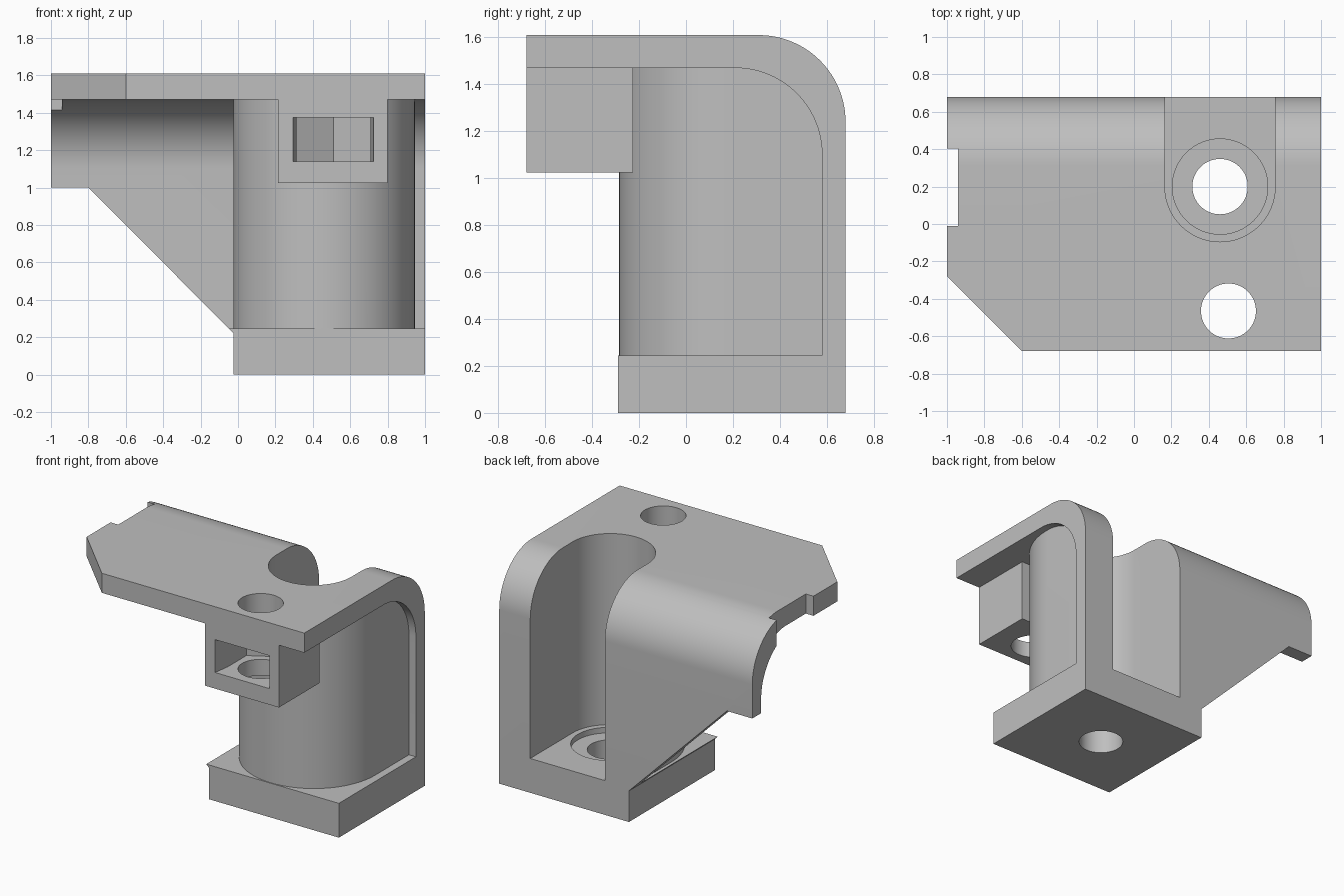
import bpy, bmesh
from math import sin, cos, pi
from mathutils import Vector

if "Cube" in bpy.data.objects:
    bpy.data.objects.remove(bpy.data.objects["Cube"], do_unlink=True)

grey = bpy.data.materials.new("plain grey")
grey.use_nodes = True
colour = (0.52, 0.52, 0.52, 1)
grey.diffuse_color = colour
for node in grey.node_tree.nodes:
    if node.type == 'BSDF_PRINCIPLED':
        node.inputs["Base Color"].default_value = colour


def arc(cx, cy, r, a0, a1, n):
    return [(cx + r * cos(a0 + (a1 - a0) * i / n), cy + r * sin(a0 + (a1 - a0) * i / n))
            for i in range(n + 1)]


def prism(name, points, axis, lo, hi):
    """Extrude a flat outline along one axis."""
    place = {'x': lambda u, v, w: (w, u, v),
             'y': lambda u, v, w: (u, w, v),
             'z': lambda u, v, w: (u, v, w)}[axis]
    bm = bmesh.new()
    face = bm.faces.new([bm.verts.new(place(u, v, lo)) for u, v in points])
    side = bmesh.ops.extrude_face_region(bm, geom=[face])
    moved = [g for g in side["geom"] if isinstance(g, bmesh.types.BMVert)]
    bmesh.ops.translate(bm, verts=moved, vec=Vector(place(0, 0, hi - lo)))
    bmesh.ops.recalc_face_normals(bm, faces=bm.faces)
    mesh = bpy.data.meshes.new(name)
    bm.to_mesh(mesh)
    bm.free()
    mesh.materials.append(grey)
    ob = bpy.data.objects.new(name, mesh)
    bpy.context.collection.objects.link(ob)
    return ob


def box(name, x, y, z):
    return prism(name, [(x[0], y[0]), (x[1], y[0]), (x[1], y[1]), (x[0], y[1])], 'z', *z)


def hole(name, x, y, r, lo, hi):
    return prism(name, arc(x, y, r, 0, 2 * pi, 64)[:-1], 'z', lo, hi)


def channel(name, r, back, lo, hi):
    """Round-fronted U outline running to the back."""
    return prism(name, arc(0.46, 0.2, r, -pi, 0, 48) + [(0.46 + r, back), (0.46 - r, back)],
                 'z', lo, hi)


def combine(target, other, operation):
    other.hide_render = True
    mod = target.modifiers.new(operation, 'BOOLEAN')
    mod.operation, mod.solver, mod.object = operation, 'EXACT', other
    bpy.context.view_layer.objects.active = target
    bpy.ops.object.modifier_apply(modifier=mod.name)
    bpy.data.objects.remove(other, do_unlink=True)


# Top plate bending down into the back wall
profile = ([(-0.68, 1.47), (-0.68, 1.61)]
           + arc(0.31, 1.24, 0.37, pi / 2, 0, 24) + [(0.68, 0), (0.58, 0)]
           + arc(0.21, 1.1, 0.37, 0, pi / 2, 24))
bracket = prism("mounting_bracket", profile, 'x', -1, 1)

# Base block, rounded shell and nut block
for part in (box("base", (-0.2, 1), (-0.29, 0.63), (0, 0.245)),
             channel("shell", 0.485, 0.585, 0.23, 1.48),
             box("nut_block", (0.215, 0.8), (-0.68, -0.225), (1.025, 1.54))):
    combine(bracket, part, 'UNION')

# Wing underside, plate corner, edge notch, channel, nut pocket and bolt holes
cutters = (
    prism("wing_cut", [(-1.2, -0.1), (-0.025, -0.1), (-0.025, 0.222), (-0.8, 1), (-1.2, 1)],
          'y', -1, 1),
    prism("corner_cut", [(-1.2, -0.08), (-1.2, -0.88), (-0.4, -0.88)], 'z', 1.3, 1.8),
    box("notch_cut", (-1.1, -0.94), (-0.01, 0.405), (1.3, 1.8)),
    channel("channel_cut", 0.295, 0.8, 0.245, 1.8),
    prism("nut_cut", [(0.292, -0.7), (0.728, -0.7), (0.708, -0.56), (0.708, -0.351),
                      (0.51, -0.237), (0.312, -0.351), (0.312, -0.56)], 'z', 1.14, 1.375),
    hole("plate_hole", 0.505, -0.465, 0.147, 0.9, 1.8),
    hole("base_hole", 0.46, 0.2, 0.148, -0.1, 0.4),
    hole("counterbore", 0.46, 0.2, 0.255, 0.205, 0.4),
)
for cutter in cutters:
    combine(bracket, cutter, 'DIFFERENCE')

bpy.ops.object.select_all(action='DESELECT')
bracket.select_set(True)
bpy.context.view_layer.objects.active = bracket
bpy.ops.object.shade_smooth_by_angle(angle=pi / 6)
